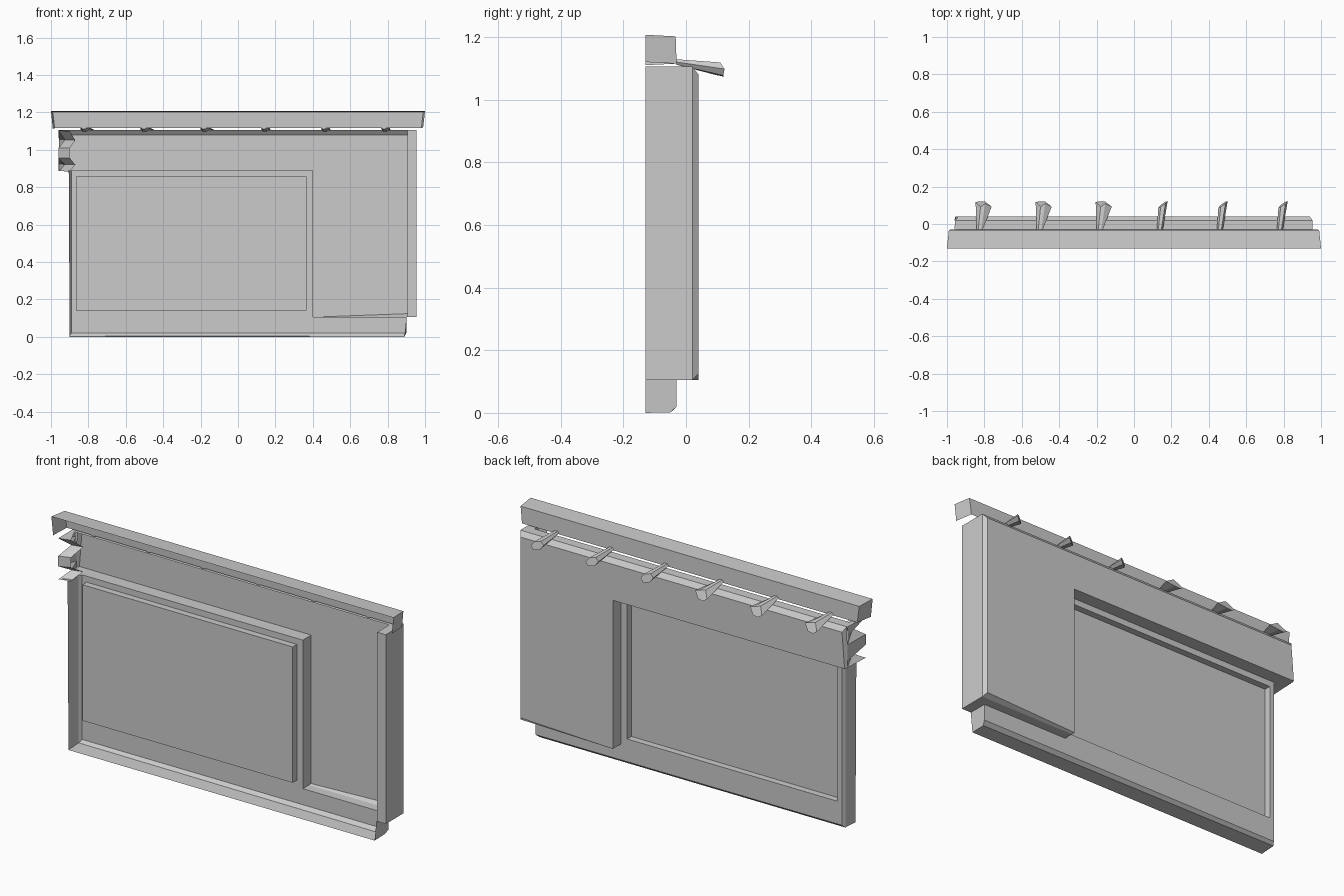
import bpy, bmesh, math, random
from mathutils import Vector

if "Cube" in bpy.data.objects:
    bpy.data.objects.remove(bpy.data.objects["Cube"])
random.seed(4)


def build(name, polys):
    """Make one flat-faced object out of a list of polygons."""
    bm = bmesh.new()
    for p in polys:
        bm.faces.new([bm.verts.new(v) for v in p])
    bmesh.ops.remove_doubles(bm, verts=bm.verts, dist=0.0005)
    bmesh.ops.recalc_face_normals(bm, faces=bm.faces)
    # open-fronted shell: the large rear faces must look backwards
    big = max(bm.faces, key=lambda f: f.calc_area())
    if big.normal.y < 0:
        bmesh.ops.reverse_faces(bm, faces=bm.faces)
    me = bpy.data.meshes.new(name)
    bm.to_mesh(me)
    bm.free()
    ob = bpy.data.objects.new(name, me)
    bpy.context.collection.objects.link(ob)
    return ob


def plane_y(x0, x1, z0, z1, y):
    return [(x0, y, z0), (x1, y, z0), (x1, y, z1), (x0, y, z1)]


def plane_z(x0, x1, y0, y1, z):
    return [(x0, y0, z), (x1, y0, z), (x1, y1, z), (x0, y1, z)]


def plane_x(y0, y1, z0, z1, x):
    return [(x, y0, z0), (x, y1, z0), (x, y1, z1), (x, y0, z1)]


F, M, S, B = -0.13, -0.03, 0.02, 0.04     # front, recess, shoulder, rear depth

# top beam: open at the front and underneath
tf = [(-1, F, 1.207), (1, F, 1.207)]
tb = [(-0.99, M - 0.003, 1.202), (0.99, M - 0.003, 1.202)]
bf = [(-0.99, F, 1.11), (0.99, F, 1.12)]
bb = [(-0.98, M, 1.115), (0.98, M, 1.115)]
build("top_beam", [
    [tf[0], tf[1], tb[1], tb[0]],
    [tb[0], tb[1], bb[1], bb[0]],
    [tf[0], tb[0], bb[0], bf[0]],
    [tf[1], tb[1], bb[1], bf[1]],
])

# thick L-shaped wall, chamfered on its top and right rear edges
T = 1.105
build("thick_wall", [
    [(-0.955, B, 0.89), (0.4, B, 0.89), (0.4, B, 0.105), (0.94, B, 0.125),
     (0.94, B, 1.08), (-0.94, B, 1.08)],
    [(-0.94, B, 1.08), (0.94, B, 1.08), (0.955, S, T), (-0.955, S, T)],
    [(-0.955, B, 0.89), (-0.94, B, 1.08), (-0.955, S, T), (-0.96, S, 0.89)],
    [(0.94, B, 0.125), (0.94, B, 1.08), (0.955, S, T), (0.955, S, 0.105)],
    [(0.4, B, 0.105), (0.94, B, 0.125), (0.955, S, 0.105), (0.4, S, 0.105)],
    plane_x(F, S, 0.105, T, 0.955),
    plane_y(0.905, 0.955, 0.105, T, F),
    plane_z(-0.955, 0.955, M, S, T),
    plane_z(0.905, 0.955, F, M, T),
    plane_z(0.4, 0.9, M, S, 0.105),
    plane_z(0.9, 0.955, F, S, 0.105),
    plane_z(-0.9, 0.4, M, B, 0.89),
    plane_z(-0.955, -0.9, -0.12, B, 0.89),
    plane_x(M, B, 0.105, 0.89, 0.4),
])

# recessed panel field with a deeper inner panel, and its plinth
P = -0.065
x0, x1, z0, z1 = -0.865, 0.365, 0.14, 0.858
build("recessed_panel", [
    plane_y(-0.89, 0.4, z1, 0.89, M),
    plane_y(-0.89, x0, z0, z1, M),
    plane_y(x1, 0.4, z0, z1, M),
    plane_y(-0.89, 0.4, 0.105, z0, M),
    plane_y(-0.89, 0.9, 0.02, 0.105, M),
    plane_y(x0, x1, z0, z1, P),
    plane_z(x0, x1, P, M, z0),
    plane_z(x0, x1, P, M, z1),
    plane_x(P, M, z0, z1, x0),
    plane_x(P, M, z0, z1, x1),
    # left side with a small chamfer
    [(-0.9, F, 0), (-0.9, -0.045, 0.005), (-0.9, -0.045, 0.89), (-0.905, F, 0.89)],
    [(-0.9, -0.045, 0.005), (-0.89, M, 0.02), (-0.89, M, 0.89), (-0.9, -0.045, 0.89)],
    # underside with chamfer, and right end
    [(-0.9, F, 0), (0.89, F, 0), (0.89, -0.05, 0.002), (-0.9, -0.045, 0.005)],
    [(-0.9, -0.045, 0.005), (0.89, -0.05, 0.002), (0.9, M, 0.02), (-0.89, M, 0.02)],
    [(0.89, F, 0), (0.89, -0.05, 0.002), (0.9, M, 0.02), (0.9, M, 0.105), (0.9, F, 0.105)],
])

# broken left end: zigzag of stone teeth
levels = [0.89, 0.925, 0.96, 1.01, 1.055, 1.105]
rows = []
for i, z in enumerate(levels):
    out = i % 3 != 1 if i < 3 else i % 2 == 1
    y = F if out else -0.07
    rows.append([(-0.958, S, z),
                 (-0.96 if out else -0.925, y, z + random.uniform(-.006, 0)),
                 (-0.90 if out else -0.87, y + 0.02, z + random.uniform(-.006, 0))])
teeth = []
for a, b in zip(rows, rows[1:]):
    for k in range(2):
        teeth += [[a[k], a[k + 1], b[k + 1]], [a[k], b[k + 1], b[k]]]
teeth += [rows[0], rows[-1]]
build("broken_end", teeth)


# rafter pegs: flaring shafts that droop towards the rear, with slanted ends
def peg(x, barb):
    n = 6
    near, far = [], []
    for i in range(n):
        a = 2 * math.pi * i / n
        c, s = math.cos(a), math.sin(a)
        near.append(Vector((x - 0.005 + 0.016 * c, M, 1.12 + 0.010 * s)))
        far.append(Vector((x + 0.012 + 0.025 * c, 0.105 + 0.018 * c - 0.006 * s,
                           1.098 + 0.024 * s)))
    if barb:
        far[0] += Vector((0.022, -0.03, 0.005))
        far[3] += Vector((-0.014, 0.03, -0.012))
        far[4] += Vector((-0.005, 0.02, -0.004))
    sides = [[near[i], near[(i + 1) % n], far[(i + 1) % n], far[i]] for i in range(n)]
    return sides + [far, near]


for i in range(6):
    ob = build("rafter_peg_%d" % (i + 1), peg(-0.82 + i * 0.321, i < 3))
    bm = bmesh.new()
    bm.from_mesh(ob.data)
    bmesh.ops.recalc_face_normals(bm, faces=bm.faces)
    bm.to_mesh(ob.data)
    bm.free()
